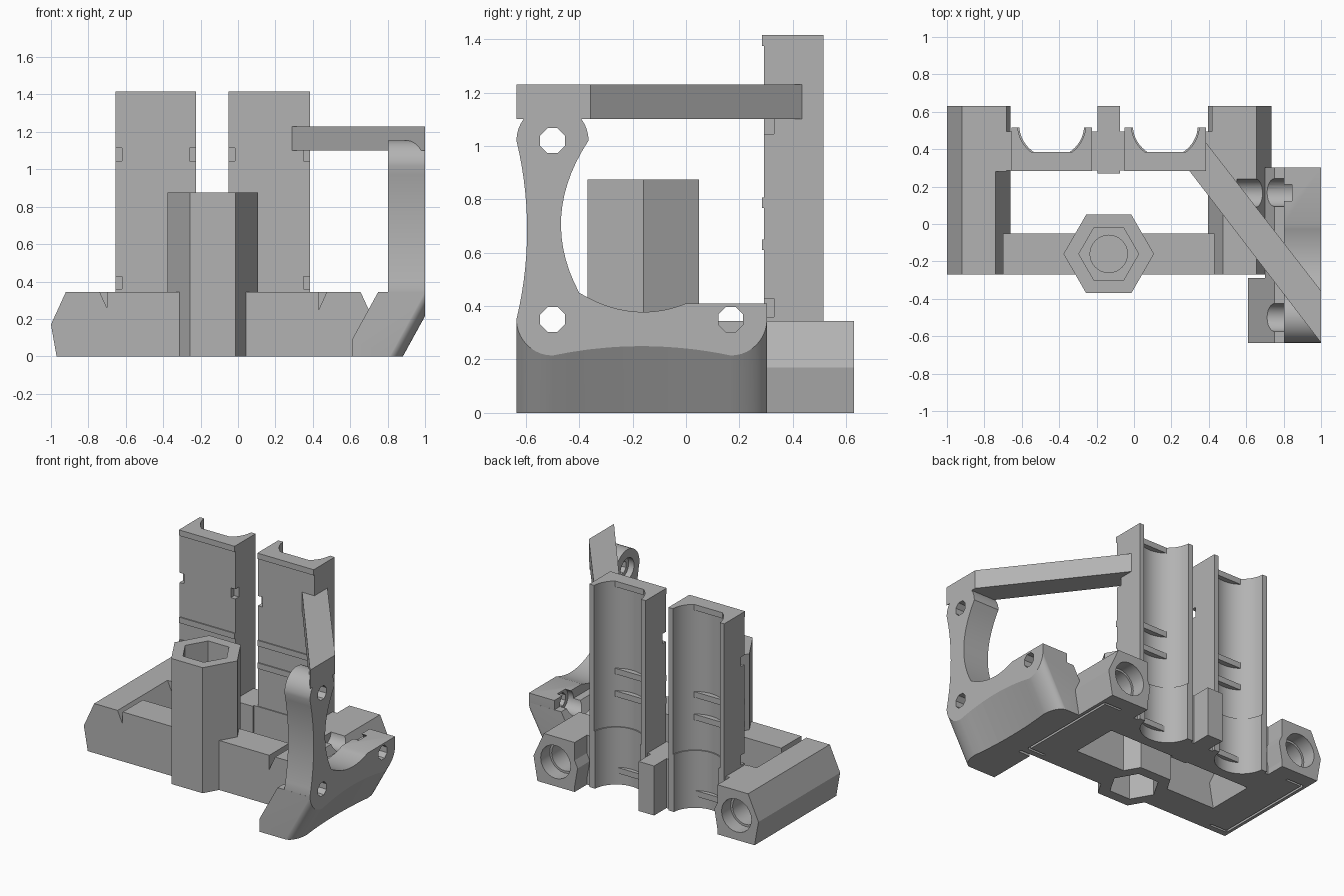
import bpy, bmesh, math
from mathutils import Vector

if "Cube" in bpy.data.objects:
    bpy.data.objects.remove(bpy.data.objects["Cube"], do_unlink=True)

grey = bpy.data.materials.new("plain grey")
grey.use_nodes = True
COLOUR = (0.45, 0.45, 0.45, 1)
grey.diffuse_color = COLOUR
grey.node_tree.nodes["Principled BSDF"].inputs["Base Color"].default_value = COLOUR


def finish(bm, name):
    bmesh.ops.recalc_face_normals(bm, faces=bm.faces)
    mesh = bpy.data.meshes.new(name)
    bm.to_mesh(mesh)
    bm.free()
    mesh.materials.append(grey)
    obj = bpy.data.objects.new(name, mesh)
    bpy.context.collection.objects.link(obj)
    return obj


def loft(name, rings):
    """Skin closed rings of equal length and cap both ends."""
    bm = bmesh.new()
    loops = [[bm.verts.new(p) for p in ring] for ring in rings]
    n = len(loops[0])
    for a, b in zip(loops, loops[1:]):
        for i in range(n):
            j = (i + 1) % n
            bm.faces.new((a[i], a[j], b[j], b[i]))
    bm.faces.new(loops[0])
    bm.faces.new(loops[-1])
    return finish(bm, name)


def prism(name, pts, axis, lo, hi):
    """Extrude a 2D outline along an axis between two positions."""
    def place(p, d):
        return {"x": (d, p[0], p[1]), "y": (p[0], d, p[1]), "z": (p[0], p[1], d)}[axis]
    return loft(name, [[place(p, d) for p in pts] for d in (lo, hi)])


def box(name, x0, x1, y0, y1, z0, z1):
    return prism(name, [(x0, y0), (x1, y0), (x1, y1), (x0, y1)], "z", z0, z1)


def arc(cx, cy, r, a0, a1, n):
    return [(cx + r * math.cos(math.radians(a0 + (a1 - a0) * i / n)),
             cy + r * math.sin(math.radians(a0 + (a1 - a0) * i / n))) for i in range(n + 1)]


def ngon(cx, cy, r, n, turn=0):
    return arc(cx, cy, r, turn, turn + 360, n)[:-1]


def bulge(p, q, du, dv, n=14):
    """Points strictly between p and q, bowed by (du, dv) at the middle."""
    out = []
    for i in range(1, n):
        t = i / n
        k = 4 * t * (1 - t)
        out.append((p[0] + (q[0] - p[0]) * t + du * k, p[1] + (q[1] - p[1]) * t + dv * k))
    return out


def carve(parts, cutters):
    """Subtract every cutter from every part, then discard the cutters."""
    for part in parts:
        for c in cutters:
            m = part.modifiers.new("cut", "BOOLEAN")
            m.operation, m.solver, m.object = "DIFFERENCE", "EXACT", c
        bpy.context.view_layer.update()
        dg = bpy.context.evaluated_depsgraph_get()
        mesh = bpy.data.meshes.new_from_object(part.evaluated_get(dg))
        part.modifiers.clear()
        part.data = mesh
    for c in cutters:
        bpy.data.objects.remove(c, do_unlink=True)


TOP = 0.345
parts = []

# Rod holders along each side, with end blocks, rod holes and clamp slits
for side, cx, s in (("right", -0.83, 1), ("left", 0.565, -1)):
    outline = [(cx + u, z) for u, z in ((-0.14, 0), (-0.17, 0.17), (-0.09, TOP),
                                       (0.09, TOP), (0.17, 0.17), (0.14, 0))]
    rod = prism(side + "_rod_holder", outline, "y", -0.27, 0.63)
    x0, x1 = sorted((cx, cx + s * 0.147))
    end = box(side + "_rod_end", x0, x1, 0.28, 0.63, 0, TOP)
    cuts = [prism("cut", ngon(cx, 0.17, 0.1, 24), "y", -0.2, 0.6),
            prism("cut", ngon(cx, 0.17, 0.115, 24), "y", 0.53, 0.7)]
    xo, xi = cx - s * 0.11, cx + s * 0.02
    cuts.append(box("cut", xo - 0.008, xo + 0.008, -0.22, 0.52, -0.1, 0.05))
    for y in (-0.22, 0.52):
        cuts.append(box("cut", min(xo, xi), max(xo, xi), y - 0.008, y + 0.008, -0.1, 0.05))
    if side == "left":
        cuts.append(prism("cut", ngon(0.165, 0.35, 0.075, 24), "x", 0.55, 0.8))
    carve([rod, end], cuts)
    parts += [rod, end]

# Front bar and hexagonal nut post
PX, PY = -0.135, -0.16
bar = box("front_bar", -0.7, 0.43, -0.27, -0.05, 0, TOP)
post = prism("hex_post", ngon(PX, PY, 0.242, 6), "z", 0, 0.875)
carve([bar, post], [prism("cut", ngon(PX, PY, 0.16, 6), "z", 0.45, 1),
                    prism("cut", ngon(PX, PY, 0.1, 32), "z", 0.28, 0.6),
                    prism("cut", ngon(PX, PY, 0.16, 6), "z", -0.1, 0.2)])
parts += [bar, post]

# Back wall, centre block and the two bearing towers
wall = box("back_wall", -0.69, 0.42, 0.285, 0.495, 0, TOP)
parts += [wall, box("centre_block", -0.195, -0.075, 0.27, 0.63, 0, TOP)]
wall_cuts = []
for side, x0, x1 in (("right", -0.655, -0.225), ("left", -0.05, 0.385)):
    cx = (x0 + x1) / 2
    tower = box(side + "_tower", x0, x1, 0.292, 0.515, 0, 1.415)
    cuts = [prism("cut", ngon(cx, 0.53, 0.182, 48), "z", 0.4, 1.6),
            prism("cut", ngon(cx, 0.53, 0.174, 48), "z", -0.1, 0.41)]
    wall_cuts.append(prism("cut", ngon(cx, 0.53, 0.174, 48), "z", -0.1, 0.5))
    # strap notches in the front corners
    outer = x0 if side == "right" else x1
    for x, z in ((x0, 1.045), (x1, 1.045), (outer, 0.36)):
        cuts.append(box("cut", x - 0.035, x + 0.035, 0.25, 0.33, z, z + 0.068))
    carve([tower], cuts)
    parts.append(tower)
    # bearing stops inside the channel, with matching strips on the front
    for i, (z0, z1) in enumerate(((1.375, 1.415), (0.767, 0.807), (0.61, 0.65), (0.08, 0.12))):
        chord = math.degrees(math.acos(0.145 / 0.185))
        parts.append(prism(f"{side}_bearing_stop_{i}",
                           arc(cx, 0.53, 0.185, 270 - chord, 270 + chord, 12), "z", z0, z1))
        if z0 > TOP:
            parts.append(box(f"{side}_front_strip_{i}", x0, x1, 0.284, 0.3, z0, z1))
carve([wall], wall_cuts)

# Motor plate: three bolt lobes joined by hollow curves
R, YA, YB, ZA, ZB = 0.135, -0.5, 0.168, 1.02, 0.35
outline = arc(YA, ZA, R, 0, 180, 20)
outline += bulge((YA - R, ZA), (YA - R, ZB), 0.04, 0)
outline += arc(YA, ZB, R, 180, 270, 10)
outline += bulge((YA, ZB - R), (YB, ZB - R), 0, 0.035)
outline += arc(YB, ZB, R, 270, 360, 10)
knee = (-0.4, 0.45)
outline += [(YB + R, 0.41), (0, 0.41)]
outline += bulge((0, 0.41), knee, 0, -0.05)
outline += [knee] + bulge(knee, (YA + R, ZA), -0.085, 0)
plate = prism("motor_plate", outline, "x", 0.803, 1)


# Foot below the plate, its underside swept from the lower plate edge
def lower_edge(y):
    for c, outside in ((YA, y < YA), (YB, y > YB)):
        if outside:
            return min(TOP - 0.002, ZB - math.sqrt(max(0, R * R - (y - c) ** 2)))
    t = (y - YA) / (YB - YA)
    return ZB - R + 0.14 * t * (1 - t)


def foot(name, left, ys):
    rings = []
    for y in ys:
        zb = lower_edge(y)
        rings.append([(left, y, 0), (left, y, 0.09 + (left - 0.61) * 1.82), (0.75, y, TOP),
                      (1, y, TOP), (1, y, zb), (1 - 0.55 * zb, y, 0)])
    return loft(name, rings)


SPLIT = -0.29
front_ys = [p[0] for p in arc(YA, 0, R, 180, 90, 10)] + [-0.43, -0.36, SPLIT]
back_ys = [SPLIT + (YB - SPLIT) * i / 10 for i in range(10)]
back_ys += [p[0] for p in arc(YB, 0, R, 90, 0, 10)]
feet = [foot("front_foot", 0.61, front_ys), foot("back_foot", 0.7, back_ys)]

# Brace from the plate to the tower
brace = prism("diagonal_brace", [(0.29, 0.292), (0.385, 0.435), (1, -0.357), (1, -0.635)],
              "z", 1.1, 1.23)

# Bolt holes with counterbores on the inner side
bolt_cuts = []
for y, z in ((YA, ZA), (YA, ZB), (YB, ZB)):
    bolt_cuts.append(prism("cut", ngon(y, z, 0.05, 8, 22.5), "x", 0.7, 1.1))
    bolt_cuts.append(prism("cut", ngon(y, z, 0.075, 24), "x", 0.55 if z < 1 else 0.78, 0.845))
carve([plate] + feet, bolt_cuts)
parts += [plate, brace] + feet

# Smooth the curves, keep the edges sharp
for part in parts:
    part.data.shade_smooth()
    part.data.set_sharp_from_angle(angle=math.radians(28))
